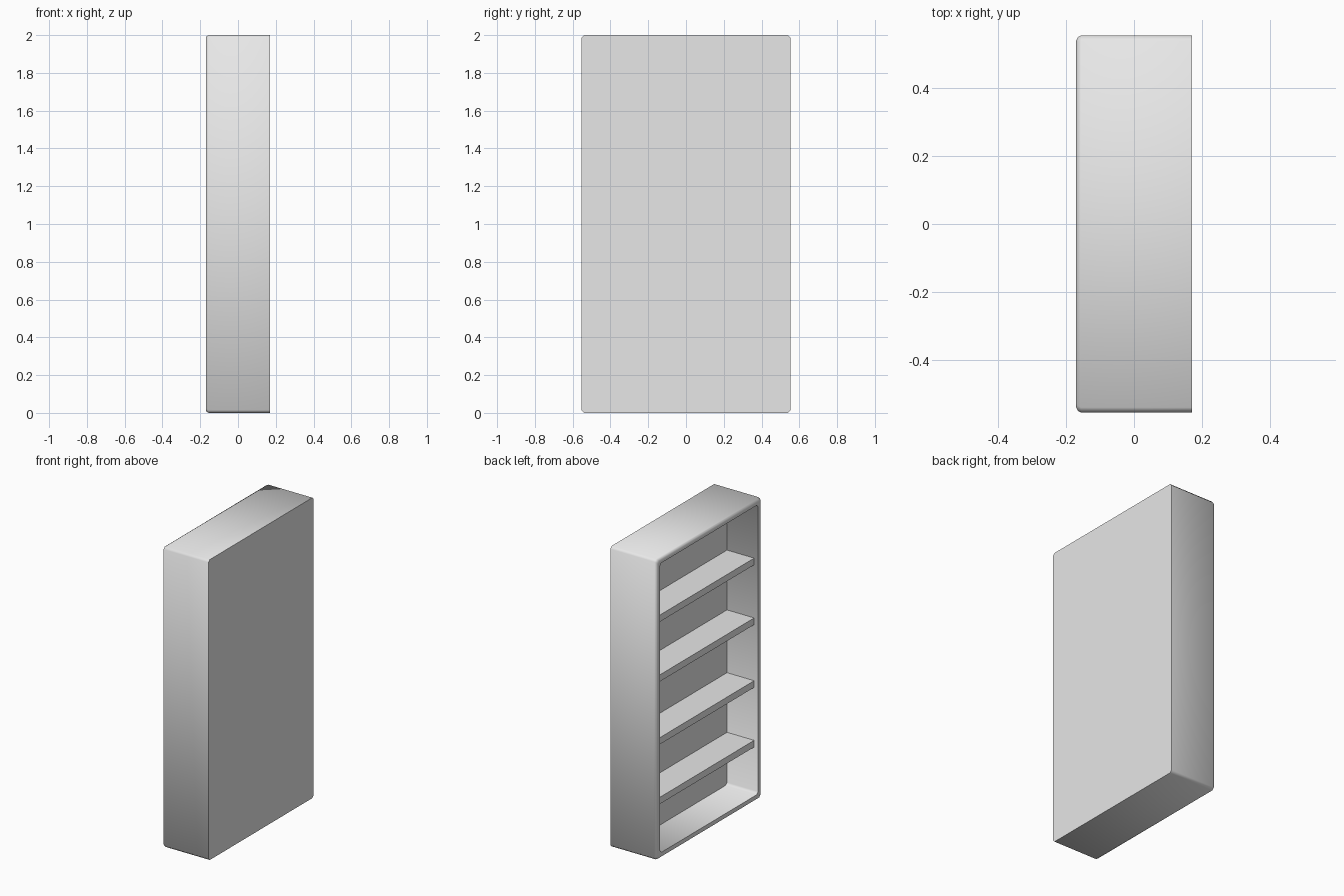
import bpy, bmesh, math

cube = bpy.data.objects.get("Cube")
if cube:
    bpy.data.objects.remove(cube, do_unlink=True)

HALF_X, HALF_Y, HEIGHT = 0.17, 0.554, 2.0
CHAMFER, WALL, BACK_X = 0.015, 0.037, 0.06

paint = bpy.data.materials.new("light_grey")
paint.use_nodes = True
grey = (0.8, 0.8, 0.8, 1)
paint.diffuse_color = grey
paint.node_tree.nodes["Principled BSDF"].inputs["Base Color"].default_value = grey


def make_object(name, bm):
    bmesh.ops.recalc_face_normals(bm, faces=bm.faces)
    mesh = bpy.data.meshes.new(name)
    bm.to_mesh(mesh)
    bm.free()
    mesh.materials.append(paint)
    obj = bpy.data.objects.new(name, mesh)
    bpy.context.collection.objects.link(obj)
    return obj


def section(bm, x, inset):
    """Upright rectangle with cut corners, shrunk by inset."""
    w, h, c = HALF_Y - inset, HEIGHT / 2 - inset, CHAMFER
    corners = [(w, h - c), (w - c, h), (c - w, h), (-w, h - c),
               (-w, c - h), (c - w, -h), (w - c, -h), (w, c - h)]
    return [bm.verts.new((x, y, z + HEIGHT / 2)) for y, z in corners]


# Cabinet: closed back, softened outer rim, hollow inside
bm = bmesh.new()
profile = [(HALF_X, 0), (CHAMFER - HALF_X, 0), (0.005 - HALF_X, 0.005),
           (-HALF_X, CHAMFER), (-HALF_X, WALL), (BACK_X, WALL)]
loops = [section(bm, x, inset) for x, inset in profile]
for a, b in zip(loops, loops[1:]):
    for i in range(len(a)):
        j = (i + 1) % len(a)
        bm.faces.new((a[i], a[j], b[j], b[i]))
bm.faces.new(loops[0])
bm.faces.new(loops[-1])
cabinet = make_object("cabinet", bm)
bpy.ops.object.select_all(action="DESELECT")
cabinet.select_set(True)
bpy.context.view_layer.objects.active = cabinet
bpy.ops.object.shade_smooth_by_angle(angle=math.radians(50))

# Shelves, set back slightly from the open side
SHELF_FRONT, THICK = -0.14, 0.045
for n, top in enumerate((0.385, 0.782, 1.2, 1.598), 1):
    bm = bmesh.new()
    bmesh.ops.create_cube(bm, size=1)
    bmesh.ops.scale(bm, verts=bm.verts,
                    vec=(BACK_X - SHELF_FRONT, 2 * (HALF_Y - WALL), THICK))
    bmesh.ops.translate(bm, verts=bm.verts,
                        vec=((BACK_X + SHELF_FRONT) / 2, 0, top - THICK / 2))
    make_object(f"shelf_{n}", bm)
